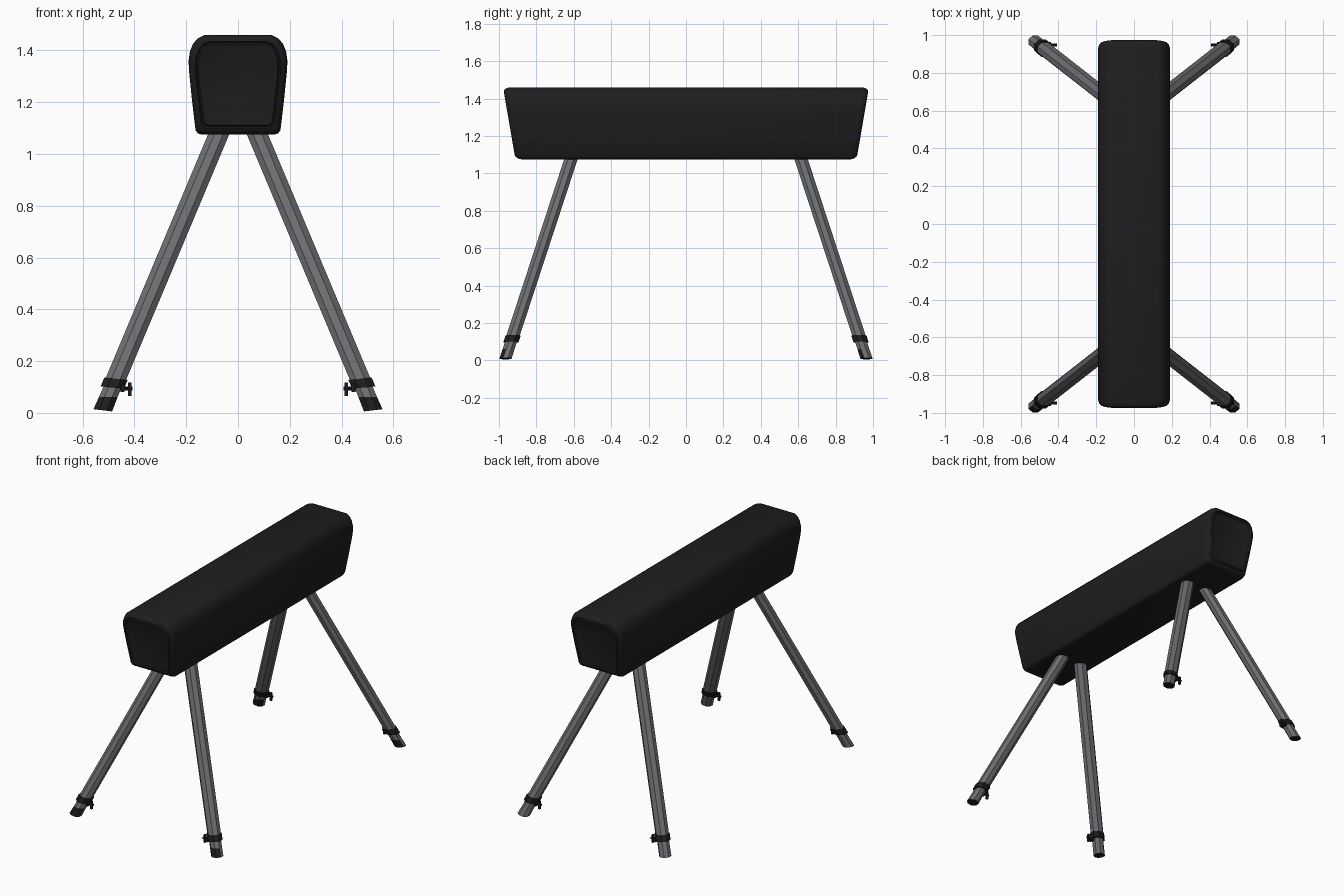
import bpy, bmesh, math
from mathutils import Vector, Matrix

if "Cube" in bpy.data.objects:
    bpy.data.objects.remove(bpy.data.objects["Cube"])

def material(name, rgb):
    m = bpy.data.materials.new(name)
    m.diffuse_color = (*rgb, 1)
    m.use_nodes = True
    m.node_tree.nodes["Principled BSDF"].inputs["Base Color"].default_value = m.diffuse_color
    return m

LEATHER = material("black leather", (0.013, 0.013, 0.013))
STEEL = material("grey steel", (0.15, 0.155, 0.165))
RUBBER = material("black rubber", (0.012, 0.012, 0.013))

def finish(name, bm, mats, smooth=None):
    bmesh.ops.recalc_face_normals(bm, faces=bm.faces)
    me = bpy.data.meshes.new(name)
    bm.to_mesh(me)
    bm.free()
    ob = bpy.data.objects.new(name, me)
    bpy.context.collection.objects.link(ob)
    for m in mats:
        me.materials.append(m)
    if smooth:
        bpy.ops.object.select_all(action='DESELECT')
        ob.select_set(True)
        bpy.context.view_layer.objects.active = ob
        bpy.ops.object.shade_smooth_by_angle(angle=math.radians(smooth))
    return ob

def loft(bm, rings):
    """Skin a list of point rings and cap both ends."""
    loops = [[bm.verts.new(p) for p in r] for r in rings]
    n = len(loops[0])
    for a, b in zip(loops, loops[1:]):
        for i in range(n):
            j = (i + 1) % n
            bm.faces.new((a[i], a[j], b[j], b[i]))
    bm.faces.new(loops[0])
    bm.faces.new(loops[-1])

# padded body: rounded section, ends leaning outwards, with a piped end panel
half = [(0.14, 1.075), (0.155, 1.079), (0.164, 1.092), (0.178, 1.21), (0.189, 1.32),
        (0.191, 1.36), (0.186, 1.395), (0.174, 1.425), (0.155, 1.447), (0.128, 1.46)]
section = half + [(-x, z) for x, z in reversed(half)]
ZC = 1.2675
# (shrink of section, distance back from the end)
steps = [(0.042, 0.002), (0.037, 0.0), (0.031, 0.008), (0.025, 0.0), (0.015, 0.003),
         (0.006, 0.012), (0.0, 0.032)]

def body_ring(side, d, e):
    pts = []
    for x, z in section:
        x, z = x * (1 - d / 0.19), ZC + (z - ZC) * (1 - d / 0.1925)
        end = 0.912 + (z - 1.075) / 0.385 * 0.066
        pts.append(Vector((x, side * (end - e), z)))
    return pts

bm = bmesh.new()
loft(bm, [body_ring(-1, d, e) for d, e in steps] +
         [body_ring(1, d, e) for d, e in reversed(steps)])
finish("padded_body", bm, [LEATHER], 40)

# legs: splayed tubes with a clamp, a sliding foot and a wing screw
def axis(z):
    return 0.073 + 0.42 * (1.08 - z), 0.614 + 0.328 * (1.08 - z)

def leg_ring(z, rx, ry, sx, sy, tilt=0.0):
    cx, cy = axis(z)
    pts = []
    for k in range(8):
        a = math.radians(22.5 + 45 * k)
        ox, oy = rx * math.cos(a) / 0.924, ry * math.sin(a) / 0.924
        pts.append(Vector((sx * (cx + ox), sy * (cy + oy), z + tilt * ox)))
    return pts

def block(bm, centre, size):
    bmesh.ops.create_cube(bm, size=1, matrix=Matrix.Translation(centre) @
                          Matrix.Diagonal((*size, 1)))

for sy, end in ((-1, "front"), (1, "back")):
    for sx, side in ((-1, "left"), (1, "right")):
        tag = f"{end}_{side}"

        bm = bmesh.new()
        loft(bm, [leg_ring(z, 0.041, 0.036, sx, sy) for z in (0.105, 1.12)])
        finish(f"{tag}_leg", bm, [STEEL])

        # sliding foot tube, rubber on its sole and forward faces
        bm = bmesh.new()
        loft(bm, [leg_ring(0.01, 0.036, 0.032, sx, sy, 0.12),
                  leg_ring(0.062, 0.036, 0.032, sx, sy),
                  leg_ring(0.12, 0.036, 0.032, sx, sy)])
        foot = finish(f"{tag}_foot", bm, [STEEL, RUBBER])
        for p in foot.data.polygons:
            if p.center.z < 0.06 and (p.normal.y < -0.3 or p.normal.z < -0.8):
                p.material_index = 1

        # clamp collar
        bm = bmesh.new()
        loft(bm, [leg_ring(z, 0.045, 0.04, sx, sy, 0.1) for z in (0.098, 0.132)])
        finish(f"{tag}_clamp", bm, [RUBBER])

        # wing screw pointing towards the middle
        cx, cy = axis(0.095)
        bm = bmesh.new()
        bmesh.ops.create_cone(
            bm, cap_ends=True, segments=10, radius1=0.008, radius2=0.008, depth=0.05,
            matrix=Matrix.Translation((sx * (cx - 0.055), sy * (cy + 0.01), 0.094)) @
            Matrix.Rotation(math.pi / 2, 4, 'Y'))
        block(bm, (sx * 0.446, sy * (cy + 0.01), 0.096), (0.014, 0.032, 0.03))
        block(bm, (sx * 0.418, sy * (cy + 0.01), 0.092), (0.012, 0.014, 0.052))
        finish(f"{tag}_wing_screw", bm, [RUBBER])
